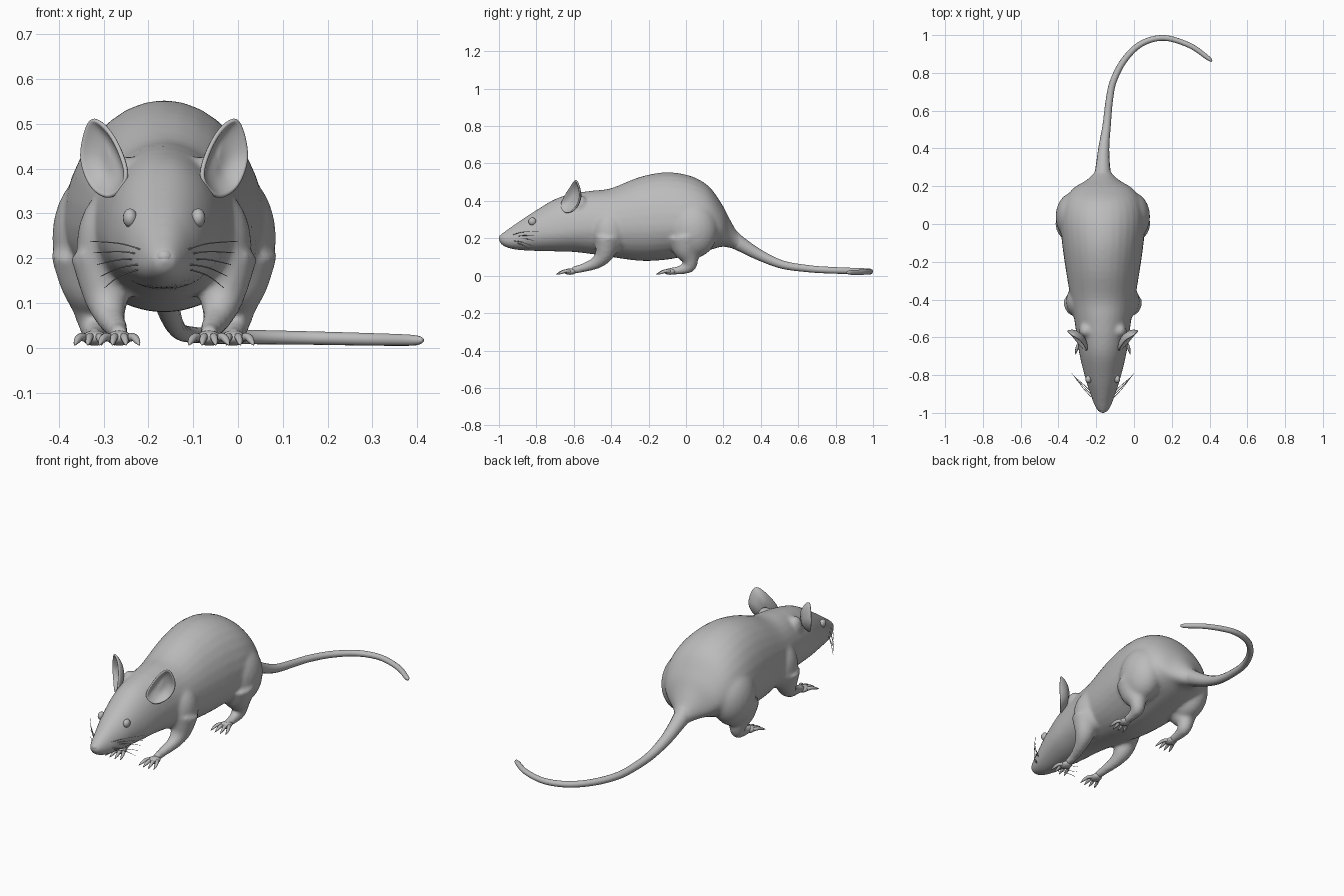
import bpy, bmesh, math
from mathutils import Vector, Matrix

if "Cube" in bpy.data.objects:
    bpy.data.objects.remove(bpy.data.objects["Cube"])

CX = -0.165  # centre line of the animal
grey = bpy.data.materials.new("grey")
grey.diffuse_color = (0.5, 0.5, 0.5, 1)
grey.use_nodes = True
grey.node_tree.nodes["Principled BSDF"].inputs["Base Color"].default_value = grey.diffuse_color


def resample(pts, n, closed=False):
    """Catmull-Rom interpolation of tuples of any length."""
    m, out = len(pts), []
    for i in range(m if closed else m - 1):
        if closed:
            q = [pts[(i + k) % m] for k in (-1, 0, 1, 2)]
        else:
            q = [pts[min(max(i + k, 0), m - 1)] for k in (-1, 0, 1, 2)]
        for j in range(n):
            t = j / n
            out.append(tuple(0.5 * (2 * b + (c - a) * t + (2 * a - 5 * b + 4 * c - d) * t * t
                                    + (3 * b - a - 3 * c + d) * t ** 3) for a, b, c, d in zip(*q)))
    return out if closed else out + [pts[-1]]


def loft(bm, rings, cap_start=True):
    vs = [[bm.verts.new(p) for p in r] for r in rings]
    n = len(vs[0])
    for a, b in zip(vs, vs[1:]):
        for i in range(n):
            bm.faces.new((a[i], a[(i + 1) % n], b[(i + 1) % n], b[i]))
    if cap_start:
        bm.faces.new(vs[0][::-1])
    bm.faces.new(vs[-1])


def tube(bm, pts, sides=12, steps=5):
    """Round tube through (x, y, z, radius) points."""
    p = resample(pts, steps)
    pos = [Vector(q[:3]) for q in p]
    normal, rings = Vector((1, 0.01, 0.02)), []
    if abs((pos[1] - pos[0]).normalized().x) > 0.8:
        normal = Vector((0, 0, 1))
    for i, c in enumerate(pos):
        t = (pos[min(i + 1, len(pos) - 1)] - pos[max(i - 1, 0)]).normalized()
        normal = (normal - t * normal.dot(t)).normalized()
        other, r = t.cross(normal), max(p[i][3], 0.0008)
        rings.append([c + r * (normal * math.cos(a) + other * math.sin(a))
                      for a in (2 * math.pi * k / sides for k in range(sides))])
    loft(bm, rings)


def ball(bm, centre, radii, u=24, v=16):
    bmesh.ops.create_uvsphere(bm, u_segments=u, v_segments=v, radius=1,
                              matrix=Matrix.Translation(centre) @ Matrix.Diagonal((*radii, 1)))


def finish(bm, name):
    bmesh.ops.recalc_face_normals(bm, faces=bm.faces)
    for f in bm.faces:
        f.smooth = True
    me = bpy.data.meshes.new(name)
    bm.to_mesh(me)
    bm.free()
    me.materials.append(grey)
    ob = bpy.data.objects.new(name, me)
    bpy.context.collection.objects.link(ob)
    return ob


def sided(s, pts):
    """Turn offsets from the centre line into positions on side s."""
    return [(CX + s * q[0], *q[1:]) for q in pts]


# Body and head: sections of (y, half width, bottom, widest height, top)
sections = [(-1.0, .012, .185, .198, .21), (-.985, .03, .165, .195, .225),
            (-.95, .048, .148, .19, .25), (-.9, .066, .138, .195, .285),
            (-.82, .092, .133, .22, .338), (-.7, .122, .13, .235, .41),
            (-.6, .138, .127, .25, .44), (-.5, .152, .115, .26, .455),
            (-.4, .17, .1, .265, .468), (-.25, .195, .08, .27, .527),
            (-.11, .215, .085, .275, .553), (.02, .225, .11, .275, .535),
            (.12, .205, .135, .275, .48), (.19, .155, .155, .26, .385),
            (.23, .09, .15, .22, .31), (.27, .047, .14, .19, .24), (.31, .036, .13, .165, .2)]
bm = bmesh.new()
rings = []
for y, w, lo, mid, hi in resample(sections, 4):
    ring = []
    for k in range(32):
        a = 2 * math.pi * k / 32
        h = hi - mid if math.sin(a) > 0 else mid - lo
        ring.append((CX + w * math.cos(a), y, mid + h * math.sin(a)))
    rings.append(ring)
loft(bm, rings)

# Haunches, shoulders, legs and ear roots, blended into the body
for s in (-1, 1):
    ball(bm, (CX + s * .15, .04, .245), (.1, .13, .15))
    ball(bm, (CX + s * .12, -.41, .23), (.075, .09, .12))
    ball(bm, (CX + s * .09, -.565, .375), (.036, .04, .055))
    tube(bm, sided(s, [(.14, -.42, .21, .07), (.13, -.435, .12, .052), (.12, -.48, .07, .034),
                       (.105, -.55, .042, .024), (.1, -.61, .028, .02)]), 16)
    tube(bm, sided(s, [(.155, .0, .2, .1), (.16, .005, .14, .075), (.16, .022, .085, .045),
                       (.156, .015, .048, .034), (.155, -.035, .03, .024),
                       (.155, -.09, .024, .019)]), 16)
body = finish(bm, "body_and_legs")
remesh = body.modifiers.new("blend", 'REMESH')
remesh.mode = 'VOXEL'
remesh.voxel_size = 0.01
remesh.use_smooth_shade = True
soften = body.modifiers.new("soften", 'SMOOTH')
soften.factor = 0.5
soften.iterations = 6

# Nose tip
bm = bmesh.new()
ball(bm, (CX, -.976, .203), (.022, .024, .019))
finish(bm, "nose")

# Tail
bm = bmesh.new()
tube(bm, [(CX, .22, .215, .055), (CX, .29, .17, .04), (-.16, .4, .107, .029),
          (-.145, .52, .058, .022), (-.13, .66, .037, .019), (-.108, .76, .03, .018),
          (-.05, .87, .026, .017), (.04, .955, .024, .016), (.16, .985, .022, .015),
          (.295, .945, .019, .014), (.39, .88, .017, .012), (.412, .862, .017, .005)], 14, 6)
finish(bm, "tail")

# Paws: a palm with spread toes and claws
for name, e, y in (("front_paw", .1, -.61), ("hind_paw", .155, -.075)):
    for s, side in ((-1, "left"), (1, "right")):
        bm = bmesh.new()
        ball(bm, (CX + s * e, y - .01, .022), (.028, .034, .017), 16, 10)
        for a in (-1.6, -.55, .55, 1.6):
            back = .006 * abs(a)
            tube(bm, sided(s, [(e + a * .011, y - .01, .022, .01),
                               (e + a * .02, y - .045 + back, .024, .009),
                               (e + a * .025, y - .068 + back, .015, .007),
                               (e + a * .028, y - .09 + back, .006, .001)]), 8, 3)
        finish(bm, side + "_" + name)

# Ears: a cupped sheet inside a rim loop
rim = [(.085, -.67, .385), (.12, -.645, .337), (.165, -.592, .36),
       (.188, -.568, .43), (.165, -.588, .51), (.118, -.62, .475)]
for s, side in ((-1, "left"), (1, "right")):
    loop = [Vector(q) for q in resample(rim, 5, True)]
    centre = sum(loop, Vector()) / len(loop)
    inward = Vector((-.64, .77, 0))
    rings = []
    for k in (1, .93, .8, .6, .4, .2):
        ring = [centre + (q - centre) * k + inward * .036 * (1 - k ** 3) for q in loop]
        rings.append([(CX + s * q.x, q.y, q.z) for q in ring])
    bm = bmesh.new()
    loft(bm, rings, cap_start=False)
    ear = finish(bm, side + "_ear")
    thick = ear.modifiers.new("thickness", 'SOLIDIFY')
    thick.thickness = .01
    thick.offset = 0
    ear.modifiers.new("round", 'SUBSURF').levels = 1

# Eyes
for s, side in ((-1, "left"), (1, "right")):
    bm = bmesh.new()
    ball(bm, (CX + s * .076, -.822, .29), (.016, .021, .021), 16, 12)
    finish(bm, side + "_eye")

# Whiskers
bm = bmesh.new()
for s in (-1, 1):
    for i in range(5):
        z0, z1 = .215 - .009 * i, .238 - .026 * i
        y0 = -.935 + .012 * (i % 3)
        tube(bm, sided(s, [(.04, y0, z0, .0018), (.095, y0 + .055, (z0 + z1) / 2 + .006, .0016),
                           (.165 - .008 * i, -.79 - .01 * i, z1, .0008)]), 4, 4)
finish(bm, "whiskers")
